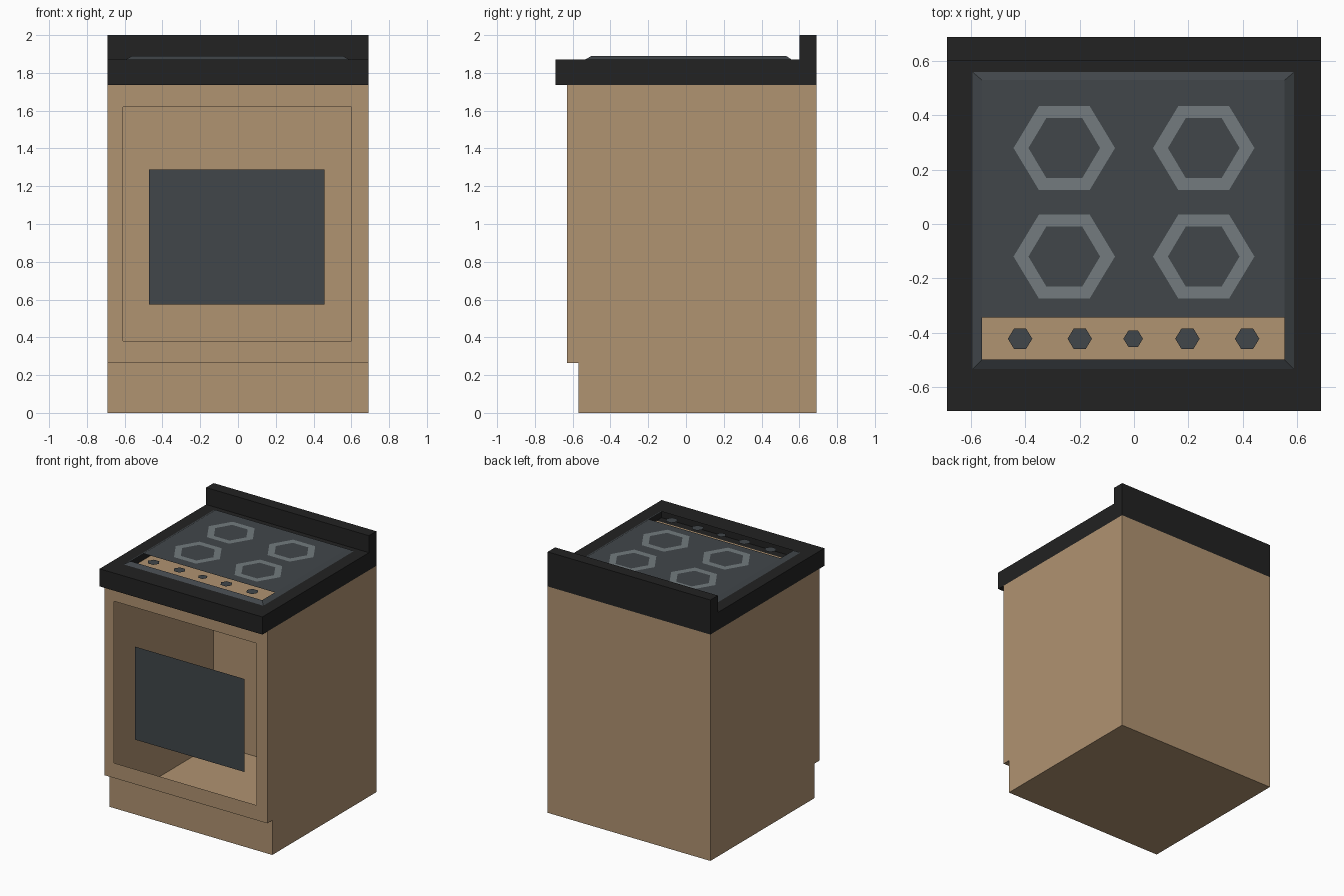
import bpy, bmesh
from math import cos, sin, pi

cube = bpy.data.objects.get("Cube")
if cube:
    bpy.data.objects.remove(cube, do_unlink=True)


def material(name, srgb):
    col = [(c / 255 / 12.92) if c < 10 else ((c / 255 + 0.055) / 1.055) ** 2.4 for c in srgb] + [1]
    m = bpy.data.materials.new(name)
    m.use_nodes = True
    m.diffuse_color = col
    m.node_tree.nodes["Principled BSDF"].inputs["Base Color"].default_value = col
    return m


wood = material("tan_wood", (176, 147, 113))
black = material("black_worktop", (34, 34, 34))
slate = material("dark_slate", (65, 70, 74))
grey = material("burner_grey", (115, 123, 126))


def build(name, mat, faces, fix=False):
    """Make an object from a list of faces, each a list of points."""
    bm = bmesh.new()
    for pts in faces:
        bm.faces.new([bm.verts.new(p) for p in pts])
    bmesh.ops.remove_doubles(bm, verts=bm.verts, dist=0.0005)
    if fix:
        bmesh.ops.recalc_face_normals(bm, faces=bm.faces)
    me = bpy.data.meshes.new(name)
    bm.to_mesh(me)
    bm.free()
    me.materials.append(mat)
    ob = bpy.data.objects.new(name, me)
    bpy.context.collection.objects.link(ob)
    return ob


def rect_xy(x0, x1, y0, y1, z):
    return [(x0, y0, z), (x1, y0, z), (x1, y1, z), (x0, y1, z)]


def rect_xz(x0, x1, z0, z1, y):
    return [(x0, y, z0), (x1, y, z0), (x1, y, z1), (x0, y, z1)]


def ring(outer, inner):
    """Quads joining two matching loops."""
    n = len(outer)
    return [[outer[i], outer[(i + 1) % n], inner[(i + 1) % n], inner[i]] for i in range(n)]


def shell(profile, half, skip):
    """Extrude a y-z profile across x, leaving out the listed strips."""
    n = len(profile)
    faces = [[(s * half, y, z) for y, z in profile] for s in (-1, 1)]
    for i in range(n):
        if i not in skip:
            (y0, z0), (y1, z1) = profile[i], profile[(i + 1) % n]
            faces.append([(-half, y0, z0), (half, y0, z0), (half, y1, z1), (-half, y1, z1)])
    return faces


def hexagon(cx, cy, rx, ry, z):
    return [(cx + rx * cos(i * pi / 3), cy + ry * sin(i * pi / 3), z) for i in range(6)]


W, BACK, FRONT, TOE = 0.69, 0.69, -0.63, -0.57
DECK, SLAB, TRAY = 1.735, 1.87, 1.89

# Hollow cabinet with a toe kick and an oven opening in front
body = shell([(TOE, 0), (TOE, 0.265), (FRONT, 0.265), (FRONT, DECK), (BACK, DECK), (BACK, 0)], W, {2})
body += ring(rect_xz(-W, W, 0.265, DECK, FRONT), rect_xz(-0.61, 0.60, 0.38, 1.62, FRONT))
build("oven_cabinet", wood, body, True)

# Oven window pane
build("oven_window", slate, [rect_xz(-0.47, 0.457, 0.575, 1.288, -0.574)])

# Hollow worktop with a back upstand, open where the hob sits
rim = rect_xy(-0.595, 0.59, -0.535, 0.56, SLAB)
top = shell([(-W, DECK), (-W, SLAB), (0.60, SLAB), (0.60, 2), (BACK, 2), (BACK, DECK), (FRONT, DECK)], W, {1, 5})
top += ring(rect_xy(-W, W, -W, 0.60, SLAB), rim)
build("worktop", black, top, True)

# Hob tray: sloped edge and flat plate, open at the control slot
flat = rect_xy(-0.56, 0.555, -0.50, 0.53, TRAY)
build("hob_tray", slate, ring(rim, flat) + [rect_xy(-0.56, 0.555, -0.345, 0.53, TRAY)])

# Burner rings
for side, cx in (("right", -0.257), ("left", 0.257)):
    for row, cy in (("front", -0.12), ("back", 0.28)):
        z = TRAY + 0.002
        build(f"{row}_{side}_burner", grey,
              ring(hexagon(cx, cy, 0.187, 0.179, z), hexagon(cx, cy, 0.132, 0.128, z)))

# Control knobs
for i, (x, r) in enumerate(((-0.42, 0.045), (-0.20, 0.045), (-0.003, 0.036), (0.197, 0.045), (0.417, 0.045))):
    build(f"control_knob_{i + 1}", slate, [hexagon(x, -0.423, r, r * 0.95, TRAY)])
